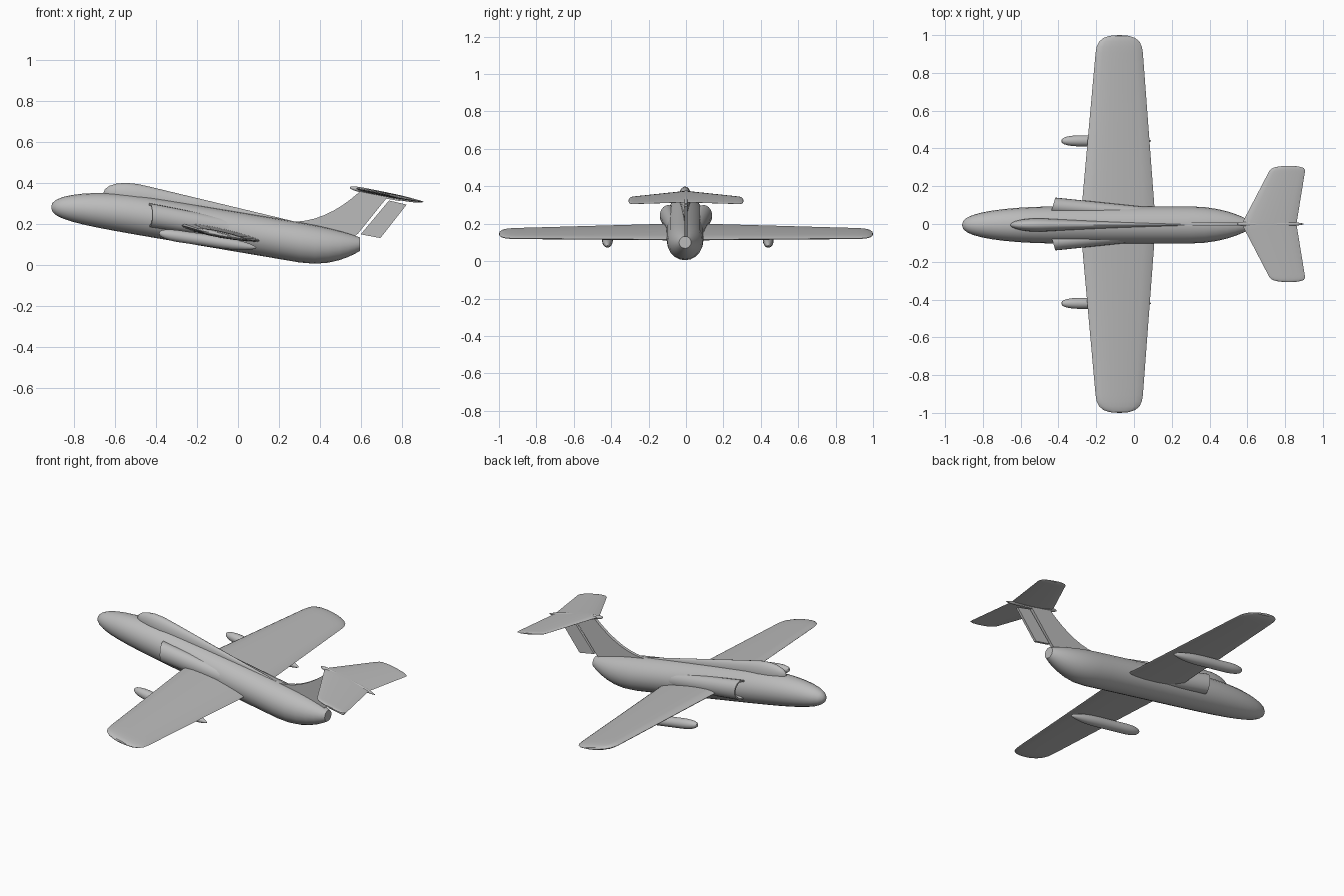
import bpy, bmesh, math
from mathutils import Vector

cube = bpy.data.objects.get("Cube")
if cube:
    bpy.data.objects.remove(cube, do_unlink=True)

grey = bpy.data.materials.new("plain grey")
grey.use_nodes = True
colour = (0.5, 0.5, 0.5, 1)
grey.diffuse_color = colour
grey.node_tree.nodes["Principled BSDF"].inputs["Base Color"].default_value = colour


def loft(name, rings):
    """Skin a list of equal-length point rings and cap both ends."""
    bm = bmesh.new()
    loops = [[bm.verts.new(point) for point in ring] for ring in rings]
    count = len(loops[0])
    for near, far in zip(loops, loops[1:]):
        for i in range(count):
            j = (i + 1) % count
            bm.faces.new((near[i], near[j], far[j], far[i]))
    bm.faces.new(loops[0])
    bm.faces.new(reversed(loops[-1]))
    bmesh.ops.recalc_face_normals(bm, faces=bm.faces)
    mesh = bpy.data.meshes.new(name)
    bm.to_mesh(mesh)
    bm.free()
    mesh.materials.append(grey)
    obj = bpy.data.objects.new(name, mesh)
    bpy.context.collection.objects.link(obj)
    bpy.ops.object.select_all(action='DESELECT')
    obj.select_set(True)
    bpy.context.view_layer.objects.active = obj
    bpy.ops.object.shade_smooth_by_angle(angle=math.radians(35))
    return obj


def turns(count):
    return [math.tau * i / count for i in range(count)]


def oval(x, y, z, half_width, half_height, slant=0):
    """Oval ring facing along x; slant sweeps it back with sideways distance."""
    return [(x + slant * math.cos(a) * half_width,
             y + math.cos(a) * half_width,
             z + math.sin(a) * half_height) for a in turns(20)]


def spread(start, end, count):
    """Stations from start to end, packed closer near both ends."""
    return [start + (end - start) * (1 - math.cos(math.pi * i / count)) / 2
            for i in range(count + 1)]


def fraction(value, start, end):
    return min(1, max(0, (value - start) / (end - start)))


def rounding(value, start, end, power, bend=2):
    """Full size up to start, closing in a rounded curve toward end."""
    return max(0.04, (1 - fraction(value, start, end) ** bend) ** power)


def plate(name, outline, half):
    """Thin upright panel from a side outline of (x, z)."""
    return loft(name, [[(x, y, z) for x, z in outline] for y in (-half, half)])


def spindle(name, start, end, radius):
    """Slim round body with a blunt nose and a longer tail."""
    rings = []
    for t in spread(0, 1, 18):
        size = radius * rounding(t, 0.2, 0, 0.4) * rounding(t, 0.6, 1, 0.6)
        rings.append(oval(*Vector(start).lerp(Vector(end), t), size, size))
    loft(name, rings)


# Fuselage: straight sloping tube with a drooped nose and an upswept tail
def axis_height(x):
    droop = fraction(x, -0.4, -0.91) ** 2 * 0.035
    upsweep = fraction(x, 0.3, 0.64) ** 2 * 0.055
    return 0.16 - 0.17 * x - droop + upsweep


hull = []
for x in spread(-0.91, 0.595, 24):
    radius = 0.098 * rounding(x, -0.4, -0.91, 0.4) * rounding(x, 0.3, 0.64, 0.8)
    hull.append(oval(x, -0.005, axis_height(x), radius, radius))
loft("fuselage", hull)

# Canopy fading backward into a narrow dorsal spine
canopy = []
for x in spread(-0.655, 0.27, 18):
    fade = fraction(x, 0.27, -0.5)
    nose = rounding(x, -0.5, -0.655, 0.5)
    canopy.append(oval(x, -0.005, axis_height(x) + 0.088,
                       (0.006 + 0.03 * fade ** 1.5) * nose, (0.01 + 0.054 * fade) * nose))
loft("canopy_and_spine", canopy)

# Engine intakes fairing into the hull, each with a recessed mouth
for side, label in ((1, "left"), (-1, "right")):
    duct = [oval(x, side * 0.094, 0.242, size * 0.046, size * 0.058, side * 0.3)
            for x, size in ((-0.35, 0.6), (-0.43, 0.85))]
    for t in spread(0, 1, 6):
        lip, end = Vector((0.094, 0.242, 0.046, 0.058)), Vector((0.05, 0.15, 0.035, 0.045))
        y, z, width, height = lip.lerp(end, t)
        duct.append(oval(-0.43 + 0.53 * t, side * y, z, width, height, side * 0.3))
    loft(label + "_intake", duct)


def flying_surface(name, span, front, back, front_sweep, back_sweep, height, half, sag):
    """Symmetrical tapered plane, nose up, with rounded tips."""
    rings = []
    for s in spread(-1, 1, 36):
        out = abs(s)
        tip = rounding(out, 0.88, 1, 0.4, 4)
        lead, trail = front + front_sweep * out, back + back_sweep * out
        middle, reach = (lead + trail) / 2, (trail - lead) / 2 * tip
        thick = half * (1 - 0.35 * out) * tip
        ring = []
        for a in turns(16):
            x = middle + reach * math.cos(a)
            bulge = math.sin(a) * (1 - 0.2 * math.cos(a)) * thick
            ring.append((x, s * span, height - 0.2 * x - sag * out + bulge))
        rings.append(ring)
    loft(name, rings)


flying_surface("wing", 1, -0.285, 0.115, 0.09, -0.075, 0.138, 0.024, 0.008)
flying_surface("tailplane", 0.307, 0.57, 0.86, 0.16, 0.05, 0.487, 0.011, 0)

# Tail fin with a curved leading edge, and a separate rudder
lead_edge = [(x, 0.21 + 1.4 * (x - 0.27) ** 2) for x in spread(0.24, 0.6, 12)]
plate("tail_fin", lead_edge + [(0.79, 0.325), (0.79, 0.31), (0.722, 0.322),
                               (0.585, 0.152), (0.56, 0.13), (0.3, 0.17)], 0.009)
plate("rudder", [(0.598, 0.148), (0.694, 0.13), (0.822, 0.293), (0.736, 0.313)], 0.007)

# Tail bullet fairing, underwing pods and their pylons
spindle("tail_bullet", (0.545, 0, 0.376), (0.9, 0, 0.304), 0.013)
for y, label in ((0.44, "left"), (-0.42, "right")):
    spindle(label + "_pod", (-0.385, y, 0.153), (0.09, y, 0.083), 0.029)
    pylon = plate(label + "_pylon",
                  [(-0.17, 0.16), (0.02, 0.125), (0, 0.1), (-0.15, 0.125)], 0.006)
    pylon.location.y = y
